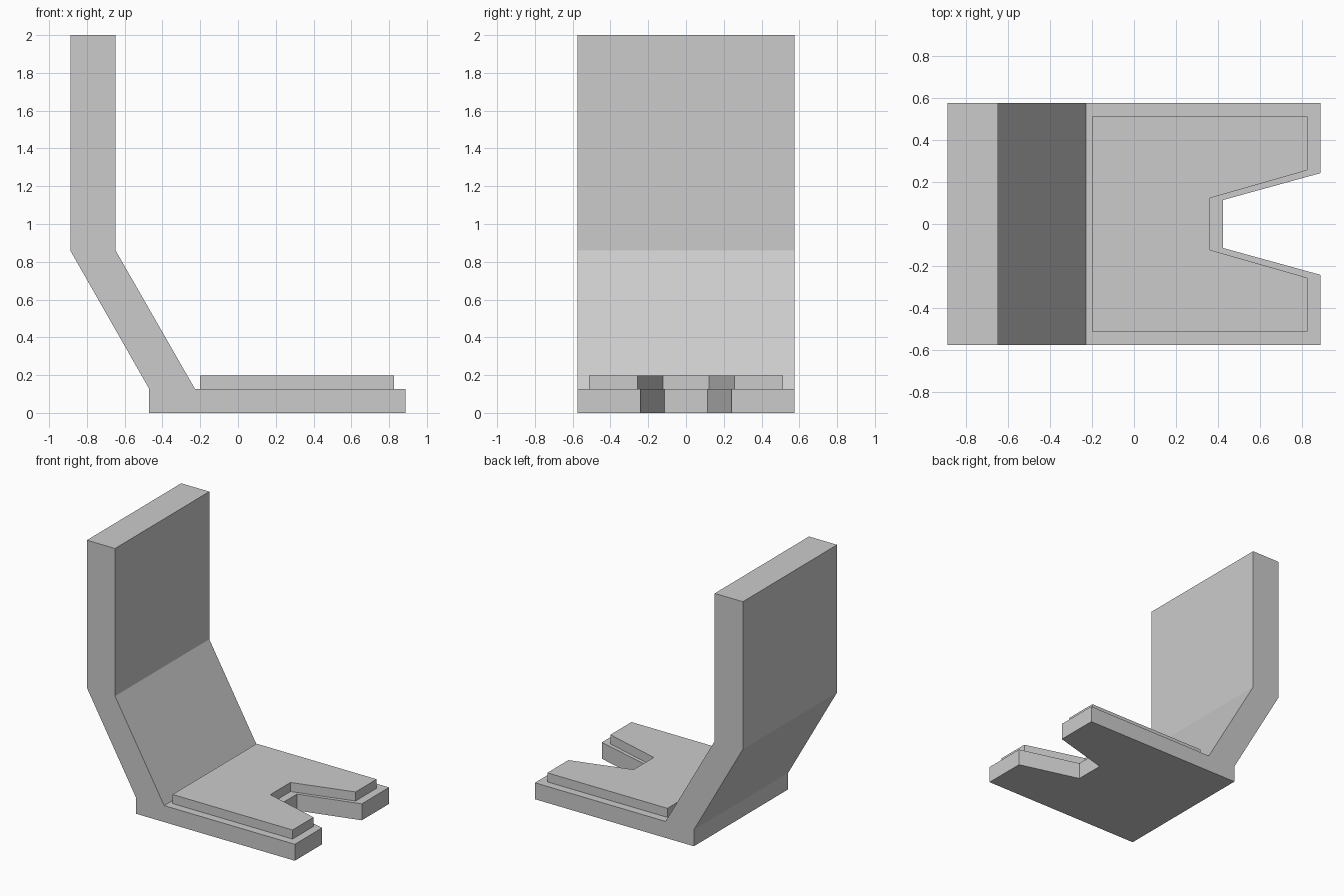
import bpy, bmesh
from mathutils import Vector

if "Cube" in bpy.data.objects:
    bpy.data.objects.remove(bpy.data.objects["Cube"])


def prism(name, points, direction):
    """Extrude a closed flat outline along a direction."""
    bm = bmesh.new()
    face = bm.faces.new([bm.verts.new(p) for p in points])
    out = bmesh.ops.extrude_face_region(bm, geom=[face])
    verts = [v for v in out["geom"] if isinstance(v, bmesh.types.BMVert)]
    bmesh.ops.translate(bm, verts=verts, vec=Vector(direction))
    bmesh.ops.recalc_face_normals(bm, faces=bm.faces)
    mesh = bpy.data.meshes.new(name)
    bm.to_mesh(mesh)
    bm.free()
    obj = bpy.data.objects.new(name, mesh)
    bpy.context.collection.objects.link(obj)
    return obj


def mirrored(half, z):
    """Plan outline: half on the +y side, mirrored to -y."""
    return [(x, y, z) for x, y in half] + [(x, -y, z) for x, y in reversed(half)]


HALF_WIDTH, BASE_TOP = 0.575, 0.127

# Bent bracket: foot plate, sloping web and upright back
profile = [(-0.47, 0), (0.888, 0), (0.888, BASE_TOP), (-0.228, BASE_TOP),
           (-0.648, 0.86), (-0.648, 2), (-0.888, 2), (-0.888, 0.86), (-0.47, BASE_TOP)]
bracket = prism("bracket", [(x, -HALF_WIDTH, z) for x, z in profile],
                (0, 2 * HALF_WIDTH, 0))

# Tapered notch in the foot plate
cutter = prism("notch_cutter", mirrored([(0.423, 0.114), (1.0, 0.273)], -0.1), (0, 0, 0.5))
cutter.hide_render = True
cutter.hide_set(True)
notch = bracket.modifiers.new("notch", 'BOOLEAN')
notch.operation = 'DIFFERENCE'
notch.solver = 'EXACT'
notch.object = cutter

# Raised pad, inset from the plate edges and following the notch
pad_half = [(0.362, 0.123), (0.825, 0.256), (0.825, 0.513), (-0.2, 0.513)]
prism("raised_pad", mirrored(pad_half, BASE_TOP), (0, 0, 0.07))
